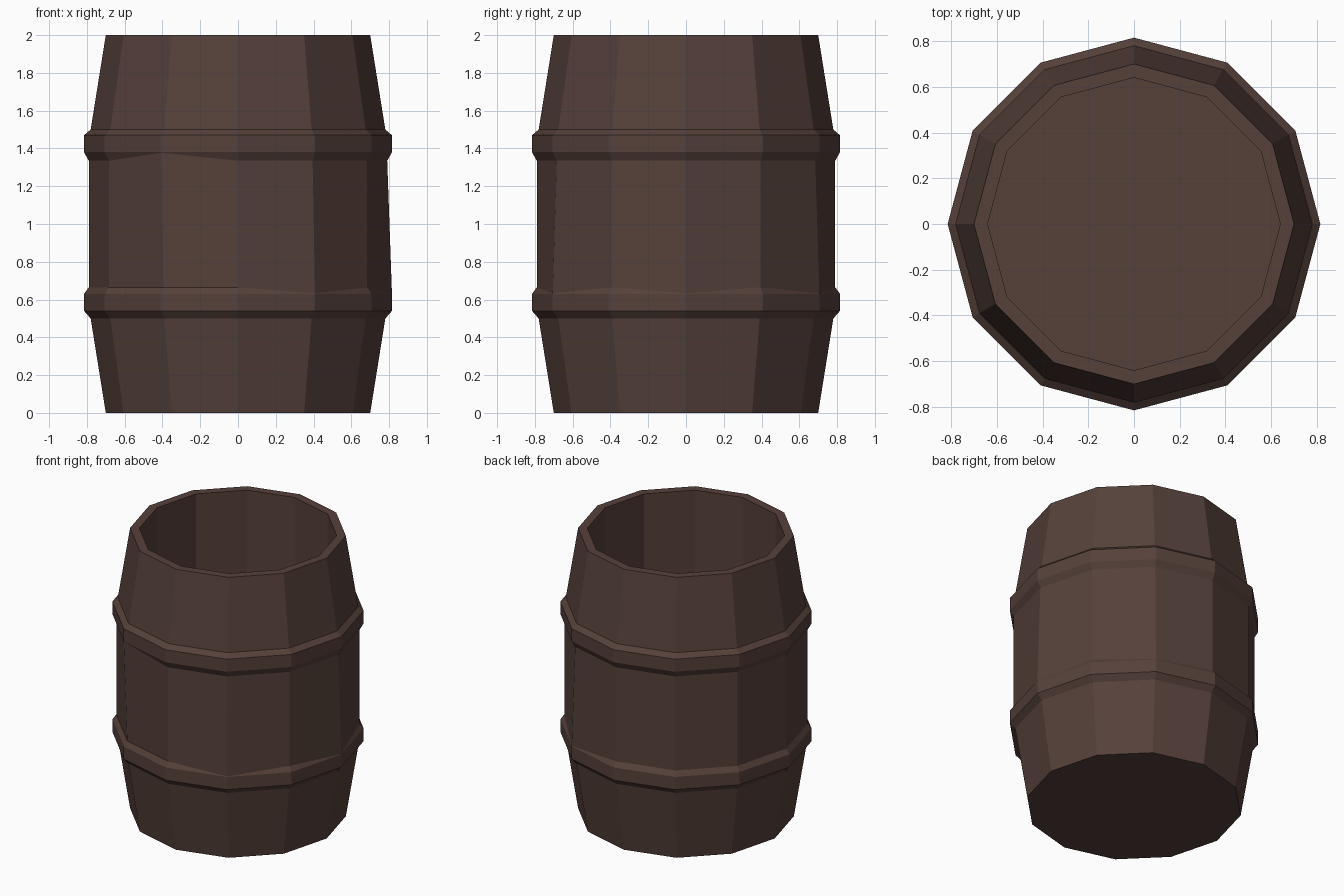
import bpy
import bmesh
import math

cube = bpy.data.objects.get("Cube")
if cube:
    bpy.data.objects.remove(cube, do_unlink=True)

wood = bpy.data.materials.new("dark brown wood")
wood.use_nodes = True
colour = (0.092, 0.052, 0.042, 1)
wood.diffuse_color = colour
bsdf = wood.node_tree.nodes["Principled BSDF"]
bsdf.inputs["Base Color"].default_value = colour
bsdf.inputs["Roughness"].default_value = 0.9

SIDES = 12
# Outer wall with two hoops, rim, then the hollow inside (radius, height)
profile = [(0.70, 0), (0.78, 0.50), (0.815, 0.54), (0.815, 0.63),
           (0.79, 0.665), (0.79, 1.335), (0.815, 1.38), (0.815, 1.47),
           (0.78, 1.50), (0.70, 2), (0.64, 2), (0.64, 0.1)]
# Belly corners pulled out to the hoop edge, for a worn irregular look
LOW, HIGH = 4, 5
pulled = {(LOW, 0): 3, (LOW, 2): 3, (LOW, 10): 3, (HIGH, 8): 6}

bm = bmesh.new()
rings = []
for level in range(len(profile)):
    ring = []
    for side in range(SIDES):
        radius, height = profile[level]
        if (level, side) in pulled:
            radius, edge = profile[pulled[level, side]]
            height = edge + (0.003 if level == LOW else -0.003)
        angle = math.tau * side / SIDES
        ring.append(bm.verts.new((radius * math.cos(angle), radius * math.sin(angle), height)))
    rings.append(ring)

# Staves and hoops
for lower, upper in zip(rings, rings[1:]):
    for i in range(SIDES):
        j = (i + 1) % SIDES
        bm.faces.new((lower[i], lower[j], upper[j], upper[i]))

# Base and inside floor
bm.faces.new(rings[0][::-1])
bm.faces.new(rings[-1])
bmesh.ops.recalc_face_normals(bm, faces=bm.faces)

mesh = bpy.data.meshes.new("barrel")
bm.to_mesh(mesh)
bm.free()
mesh.materials.append(wood)
barrel = bpy.data.objects.new("barrel", mesh)
bpy.context.collection.objects.link(barrel)
